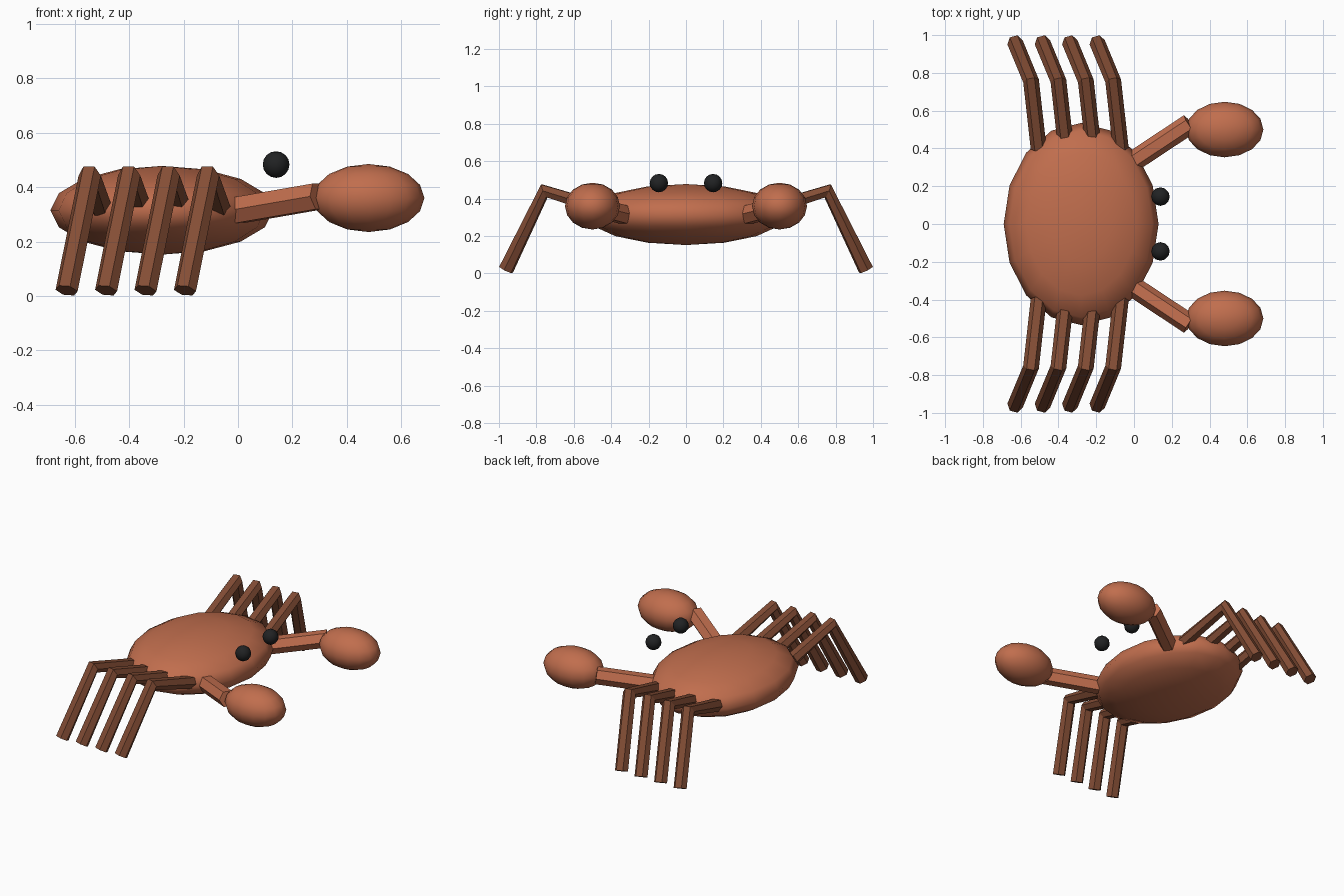
import bpy
from mathutils import Vector

cube = bpy.data.objects.get("Cube")
if cube:
    bpy.data.objects.remove(cube, do_unlink=True)


def material(name, rgb):
    mat = bpy.data.materials.new(name)
    mat.use_nodes = True
    mat.diffuse_color = (*rgb, 1)
    mat.node_tree.nodes["Principled BSDF"].inputs["Base Color"].default_value = (*rgb, 1)
    return mat


shell = material("terracotta shell", (0.53, 0.155, 0.075))
limb = material("brown limb", (0.23, 0.075, 0.036))
black = material("eye black", (0.015, 0.016, 0.017))


def ellipsoid(name, centre, radii, mat, segments=16, rings=8):
    bpy.ops.mesh.primitive_uv_sphere_add(segments=segments, ring_count=rings, location=centre)
    ob = bpy.context.object
    ob.name = name
    ob.scale = radii
    bpy.ops.object.transform_apply(location=False, rotation=False, scale=True)
    bpy.ops.object.shade_smooth()
    ob.data.materials.append(mat)


def tube(name, points, radius, mat):
    """Six-sided mitred tube along a polyline, converted to a mesh."""
    curve = bpy.data.curves.new(name, "CURVE")
    curve.dimensions = "3D"
    curve.bevel_depth = radius
    curve.bevel_resolution = 1
    curve.use_fill_caps = True
    spline = curve.splines.new("POLY")
    spline.points.add(len(points) - 1)
    for p, co in zip(spline.points, points):
        p.co = (*co, 1)
    ob = bpy.data.objects.new(name, curve)
    bpy.context.collection.objects.link(ob)
    bpy.ops.object.select_all(action="DESELECT")
    ob.select_set(True)
    bpy.context.view_layer.objects.active = ob
    bpy.ops.object.convert(target="MESH")
    ob = bpy.context.object
    ob.name = name
    bpy.ops.object.shade_flat()
    ob.data.materials.append(mat)


# Flattened body
ellipsoid("body", (-0.28, 0, 0.315), (0.41, 0.535, 0.163), shell)

for side, s in (("left", 1), ("right", -1)):
    # Floating eye, claw and its arm
    ellipsoid(side + "_eye", (0.14, 0.145 * s, 0.483), (0.049,) * 3, black, 12, 8)
    ellipsoid(side + "_claw", (0.48, 0.5 * s, 0.36), (0.205, 0.147, 0.125), shell)
    tube(side + "_arm", [(0.0, 0.335 * s, 0.315), (0.295, 0.53 * s, 0.366)], 0.055, shell)

    # Four bent walking legs
    for i in range(4):
        shift = Vector((0.145 * i, 0, 0))
        path = [(-0.505, 0.4 * s, 0.33), (-0.545, 0.757 * s, 0.442), (-0.63, 0.962 * s, 0.02)]
        tube(f"{side}_leg_{i + 1}", [Vector(p) + shift for p in path], 0.042, limb)
